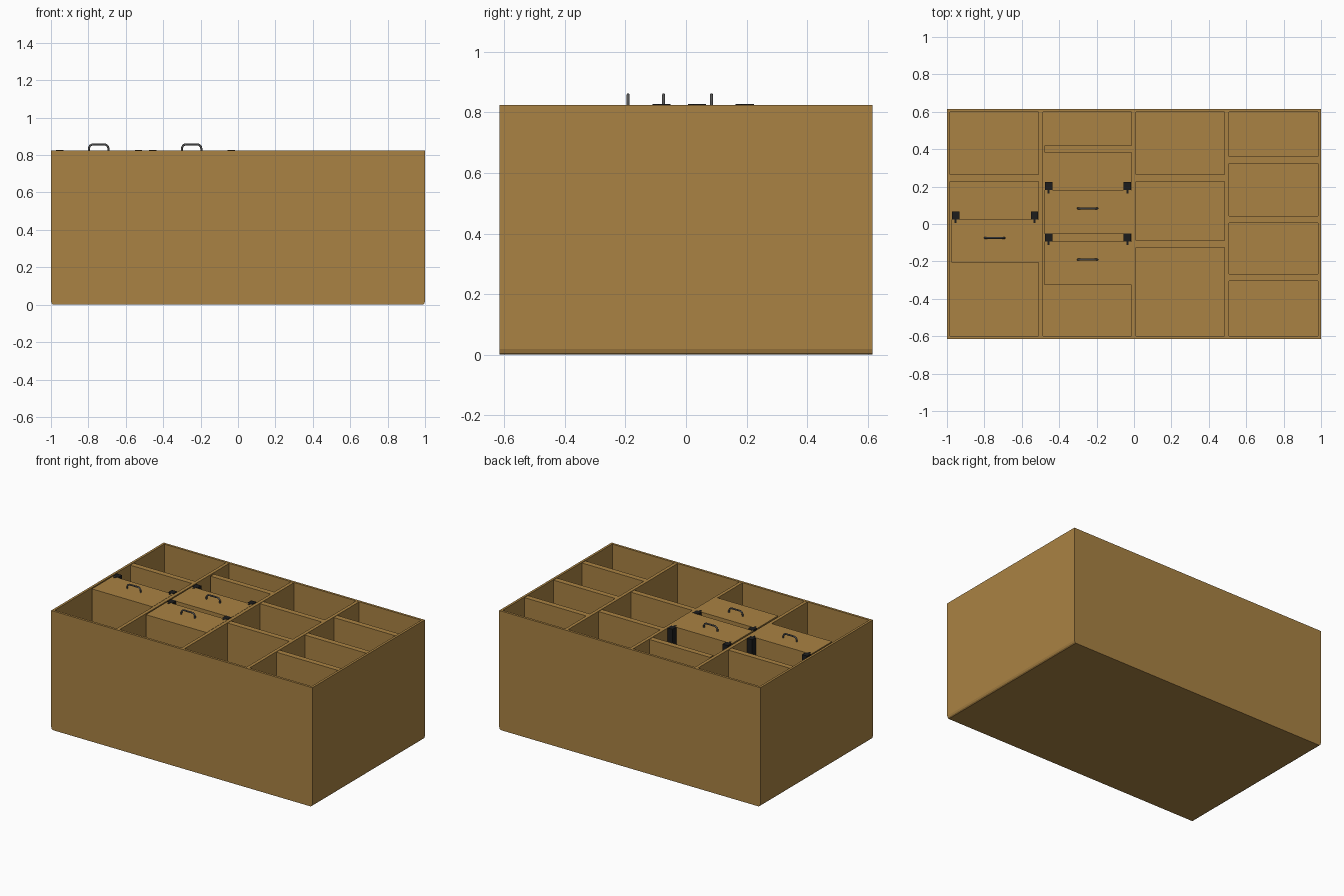
import bpy, bmesh, math

if "Cube" in bpy.data.objects:
    bpy.data.objects.remove(bpy.data.objects["Cube"])

def material(name, rgb):
    m = bpy.data.materials.new(name)
    m.diffuse_color = (*rgb, 1)
    m.use_nodes = True
    m.node_tree.nodes["Principled BSDF"].inputs["Base Color"].default_value = m.diffuse_color
    return m

WOOD = material("wood", (0.40, 0.225, 0.056))
BLACK = material("black_plastic", (0.012, 0.012, 0.012))
METAL = material("dark_metal", (0.09, 0.09, 0.09))
TOP, FLOOR = 0.825, 0.03

def add_mesh(name, bm, mat):
    bmesh.ops.recalc_face_normals(bm, faces=bm.faces)
    me = bpy.data.meshes.new(name)
    bm.to_mesh(me)
    bm.free()
    ob = bpy.data.objects.new(name, me)
    bpy.context.collection.objects.link(ob)
    me.materials.append(mat)
    return ob

def prism(points, offset):
    # closed prism from a planar outline
    bm = bmesh.new()
    face = bm.faces.new([bm.verts.new(p) for p in points])
    ext = bmesh.ops.extrude_face_region(bm, geom=[face], use_keep_orig=True)
    bmesh.ops.translate(bm, vec=offset,
                        verts=[v for v in ext["geom"] if isinstance(v, bmesh.types.BMVert)])
    bmesh.ops.recalc_face_normals(bm, faces=bm.faces)
    return bm

def box(name, x0, x1, y0, y1, z0, z1, mat=WOOD):
    pts = [(x0, y0, z0), (x1, y0, z0), (x1, y1, z0), (x0, y1, z0)]
    return add_mesh(name, prism(pts, (0, 0, z1 - z0)), mat)

# carcass: bottom side edges eased, hollowed from the top
half = [(0.988, 0), (0.996, 0.006), (1, 0.018), (1, TOP)]
outline = half + [(-x, z) for x, z in reversed(half)]
bm = prism([(x, -0.615, z) for x, z in outline], (0, 1.23, 0))
bm.normal_update()
top = max(bm.faces, key=lambda f: f.calc_center_median().z)
bmesh.ops.inset_region(bm, faces=[top], thickness=0.023)
ext = bmesh.ops.extrude_discrete_faces(bm, faces=[top])
bmesh.ops.translate(bm, verts=list(ext["faces"][0].verts), vec=(0, 0, FLOOR - TOP))
add_mesh("carcass", bm, WOOD)

# long partitions between the four columns
for i, x in enumerate((-0.499, -0.002, 0.496)):
    box(f"partition_{i + 1}", x - 0.0115, x + 0.0115, -0.6, 0.6, FLOOR - 0.01, TOP - 0.001)

# shelves: column x range and the centre y of each shelf
columns = [((-0.985, -0.505), [0.246]),
           ((-0.478, -0.008), [0.401]),
           ((0.002, 0.488), [0.245, -0.107]),
           ((0.502, 0.985), [0.342, 0.025, -0.286])]
for c, ((x0, x1), ys) in enumerate(columns):
    for s, y in enumerate(ys):
        box(f"shelf_{c + 1}_{s + 1}", x0, x1, y - 0.019, y + 0.019, FLOOR - 0.01, TOP - 0.004)

def runner(name, x, y):
    # T-section drawer runner, its stem let into the drawer
    side = [(0.02, 0.042), (0.02, 0), (0.006, 0), (0.006, -0.018)]
    pts = side + [(-a, b) for a, b in reversed(side)]
    add_mesh(name, prism([(x + a, y + b, 0.07) for a, b in pts], (0, 0, TOP - 0.068)), BLACK)

def handle(name, x, y):
    # bow handle swept along a rounded path
    path = [(-0.052, -0.005), (-0.052, 0.008)]
    path += [(-0.03 - 0.022 * math.cos(t), 0.009 + 0.023 * math.sin(t))
             for t in (math.pi / 12 * k for k in range(1, 7))]
    path += [(-a, b) for a, b in reversed(path)]
    cu = bpy.data.curves.new(name, "CURVE")
    cu.dimensions = "3D"
    cu.bevel_depth = 0.0055
    cu.bevel_resolution = 3
    cu.use_fill_caps = True
    sp = cu.splines.new("POLY")
    sp.points.add(len(path) - 1)
    for p, (a, b) in zip(sp.points, path):
        p.co = (x + a, y, TOP + b, 1)
    ob = bpy.data.objects.new(name, cu)
    bpy.context.collection.objects.link(ob)
    cu.materials.append(METAL)
    bpy.ops.object.select_all(action="DESELECT")
    ob.select_set(True)
    bpy.context.view_layer.objects.active = ob
    bpy.ops.object.convert(target="MESH")
    bpy.ops.object.shade_smooth_by_angle(angle=math.radians(40))

# drawers with runners and handles
drawers = [(-0.975, -0.511, -0.206, 0.024),
           (-0.478, -0.014, -0.053, 0.182),
           (-0.478, -0.014, -0.325, -0.093)]
for i, (x0, x1, y0, y1) in enumerate(drawers):
    n = f"drawer_{i + 1}"
    box(n, x0, x1, y0, y1, 0.05, TOP)
    mid = (x0 + x1) / 2
    runner(n + "_runner_left", mid - 0.211, y1)
    runner(n + "_runner_right", mid + 0.211, y1)
    handle(n + "_handle", mid - 0.002, y1 - 0.098)
